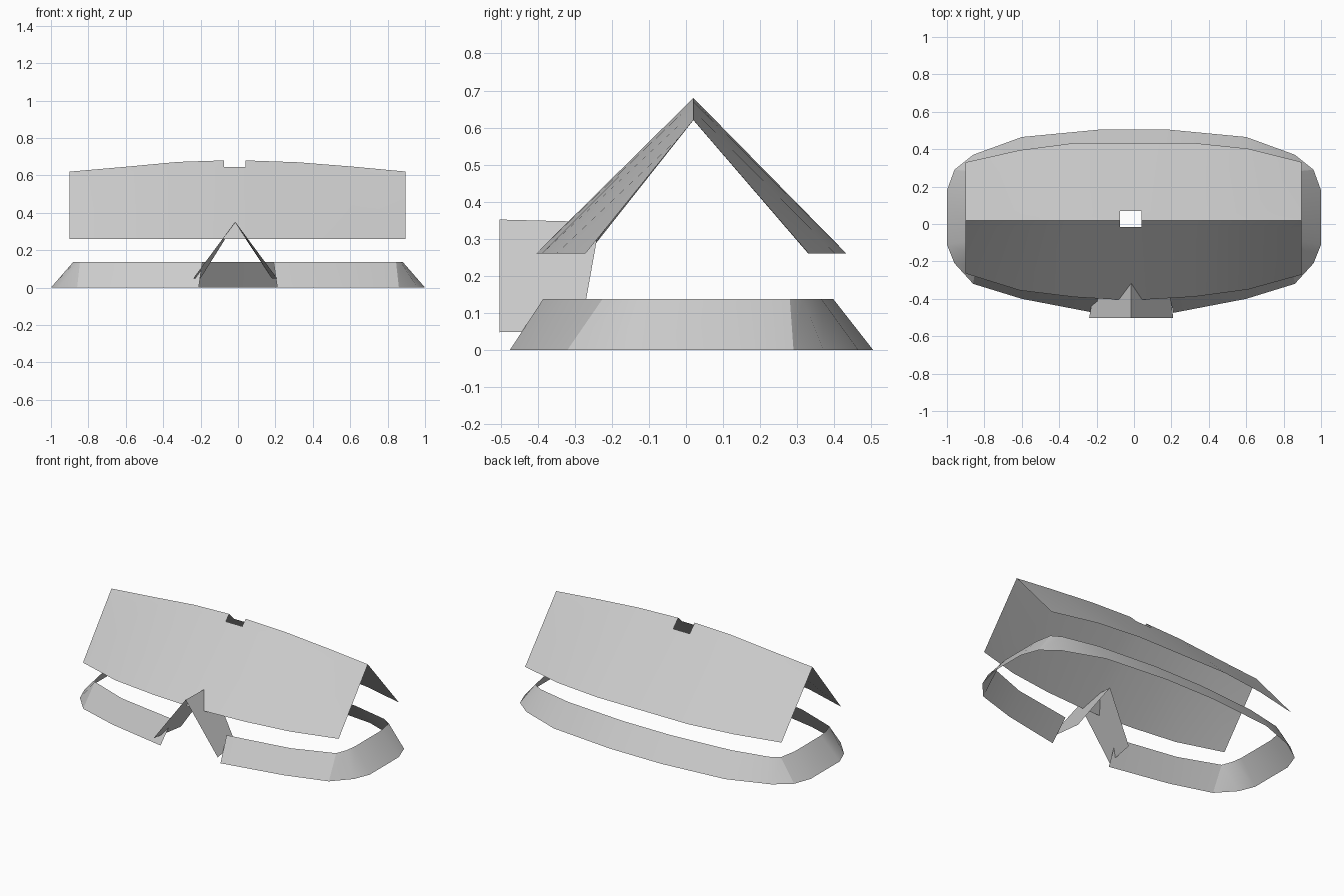
import bpy
import math

if "Cube" in bpy.data.objects:
    bpy.data.objects.remove(bpy.data.objects["Cube"])


def make_object(name, verts, faces):
    mesh = bpy.data.meshes.new(name)
    mesh.from_pydata(verts, [], faces)
    mesh.update()
    obj = bpy.data.objects.new(name, mesh)
    bpy.context.collection.objects.link(obj)
    bpy.ops.object.select_all(action='DESELECT')
    obj.select_set(True)
    bpy.context.view_layer.objects.active = obj
    bpy.ops.object.shade_smooth_by_angle(angle=math.radians(30))
    return obj


def lerp(x, table):
    for (x0, v0), (x1, v1) in zip(table, table[1:]):
        if x <= x1:
            return v0 + (v1 - v0) * (x - x0) / (x1 - x0)
    return table[-1][1]


# Sloping low wall: right half (bottom x, y, top x, y), mirrored, open at the front
half = [(.21, -.475, .19, -.385), (.60, -.40, .59, -.32), (.86, -.32, .845, -.225),
        (.96, -.21, .87, -.16), (1, -.11, .88, -.09), (1, .18, .88, .17),
        (.96, .29, .86, .28), (.86, .37, .80, .315), (.60, .465, .57, .365),
        (.18, .505, .17, .397)]
outline = half + [(-a, b, -c, d) for a, b, c, d in reversed(half)]
verts = []
for bx, by, tx, ty in outline:
    verts += [(bx, by, 0), (tx, ty, .138)]
faces = [(2*i, 2*i + 2, 2*i + 3, 2*i + 1) for i in range(len(outline) - 1)]
make_object("low_wall", verts, faces)

# Gabled roof sheet with a smoke hole cut across the ridge
xs = [-.90, -.61, -.32, -.075, .04, .32, .61, .895]
front = [(-.9, -.265), (-.61, -.355), (-.2, -.405), (.2, -.405), (.61, -.35), (.9, -.27)]
back = [(-.9, .33), (-.61, .395), (-.32, .433), (.32, .433), (.61, .403), (.9, .33)]
ridge = [(-.9, .62), (-.61, .645), (-.32, .672), (-.075, .68), (.04, .68),
         (.32, .67), (.61, .647), (.9, .62)]
verts = []
for x in xs:
    f, b, top, eave, mid = lerp(x, front), lerp(x, back), lerp(x, ridge), .26, .02
    for y in (f, -.015, mid, .07, b):
        edge = f if y < mid else b
        verts.append((x, y, top + (eave - top) * (y - mid) / (edge - mid)))
faces = []
for i in range(len(xs) - 1):
    for j in range(4):
        if i == 3 and j in (1, 2):
            continue
        a = 5*i + j
        faces.append((a, a + 5, a + 6, a + 1))
make_object("roof", verts, faces)

# Small gabled entrance canopy running under the roof
verts = [(-.24, -.503, .048), (-.015, -.503, .352), (.21, -.503, .048),
         (-.20, -.285, .05), (-.015, -.232, .345), (.18, -.285, .05)]
make_object("entrance_canopy", verts, [(0, 1, 4, 3), (1, 2, 5, 4)])
